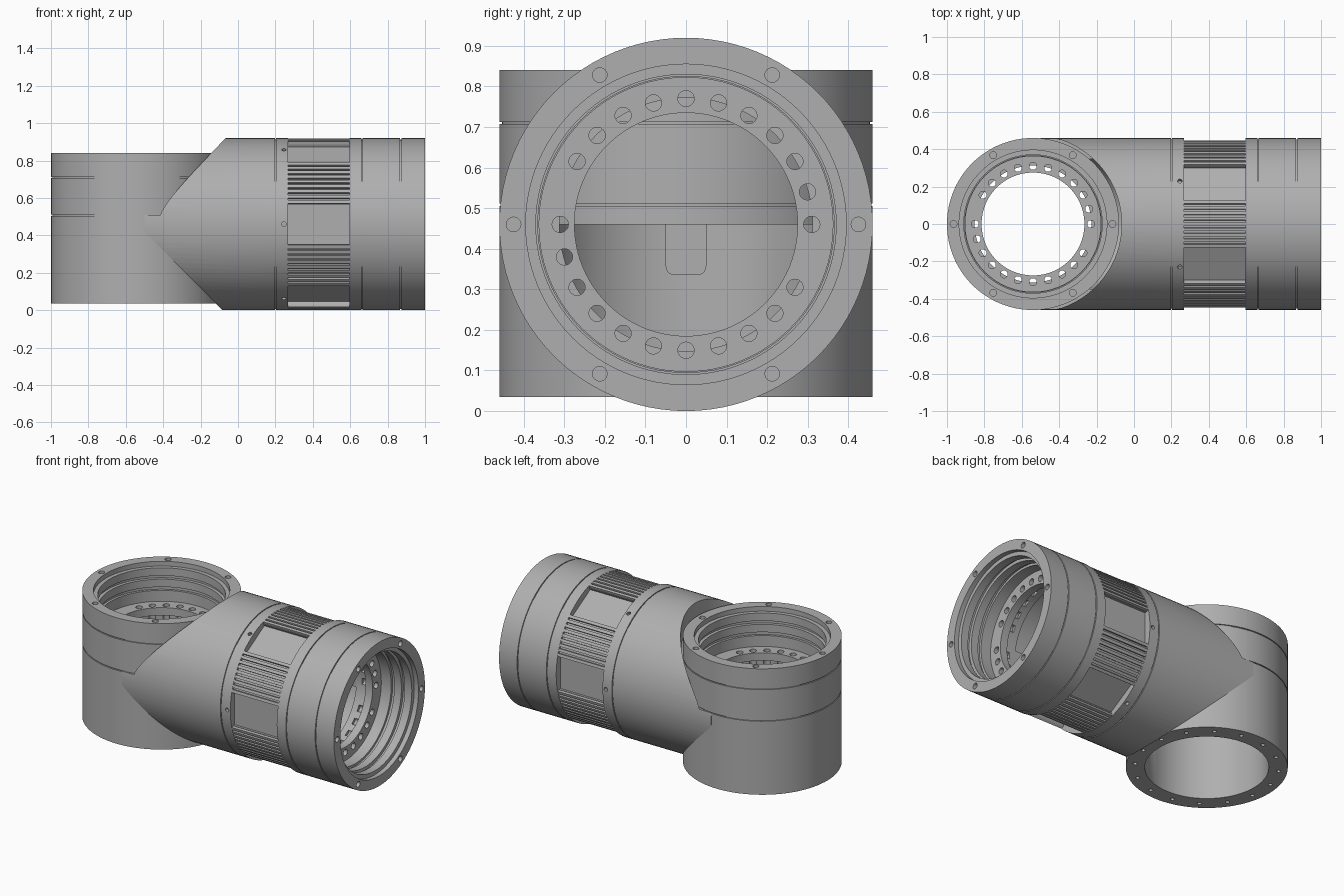
import bpy, bmesh
from math import radians, pi
from mathutils import Matrix, Vector

if "Cube" in bpy.data.objects:
    bpy.data.objects.remove(bpy.data.objects["Cube"])

R = 0.46          # outer radius of both tubes
BORE = 0.352      # inner radius of both tubes
STEPS = 96

grey = bpy.data.materials.new("plain grey")
grey.use_nodes = True
grey.diffuse_color = (0.43, 0.43, 0.43, 1)
grey.node_tree.nodes["Principled BSDF"].inputs["Base Color"].default_value = grey.diffuse_color

# Local frames: z runs along the tube axis
UPRIGHT = Matrix.Translation((-0.54, 0, 0))
LYING = Matrix.Translation((0, 0, R)) @ Matrix.Rotation(pi / 2, 4, 'Y')


def finish(name, bm, frame):
    bmesh.ops.recalc_face_normals(bm, faces=bm.faces)
    mesh = bpy.data.meshes.new(name)
    bm.to_mesh(mesh)
    bm.free()
    ob = bpy.data.objects.new(name, mesh)
    bpy.context.collection.objects.link(ob)
    mesh.transform(frame)
    mesh.materials.append(grey)
    return ob


def lathe(name, profile, frame, closed=True):
    bm = bmesh.new()
    vs = [bm.verts.new((r, 0, t)) for r, t in profile]
    pairs = list(zip(vs, vs[1:])) + ([(vs[-1], vs[0])] if closed else [])
    edges = [bm.edges.new(p) for p in pairs]
    bmesh.ops.spin(bm, geom=vs + edges, axis=(0, 0, 1), cent=(0, 0, 0),
                   angle=2 * pi, steps=STEPS, use_duplicate=False)
    bmesh.ops.remove_doubles(bm, verts=bm.verts, dist=1e-5)
    return finish(name, bm, frame)


def cut(ob, cutter):
    mod = ob.modifiers.new("cut", 'BOOLEAN')
    mod.operation, mod.solver, mod.object = 'DIFFERENCE', 'EXACT', cutter
    cutter.hide_render = True
    bpy.context.view_layer.update()
    bpy.context.view_layer.objects.active = ob
    bpy.ops.object.modifier_apply(modifier=mod.name)
    bpy.data.objects.remove(cutter)


def polar(angle, r, t):
    return Matrix.Rotation(radians(angle), 4, 'Z') @ Matrix.Translation((r, 0, t))


def add_hole(bm, matrix, radius, depth):
    bmesh.ops.create_cone(bm, cap_ends=True, segments=20, radius1=radius,
                          radius2=radius, depth=depth, matrix=matrix)


def add_box(bm, matrix, size):
    return bmesh.ops.create_cube(bm, size=1, matrix=matrix @ Matrix.Diagonal((*size, 1)))


def tube(name, start, end, grooves, frame):
    """Hollow tube with outer grooves and a stepped socket at its end."""
    pts = [(BORE, start), (R, start)]
    for a, b, depth in grooves:
        pts += [(R, a), (R - depth, a), (R - depth, b), (R, b)]
    pts.append((R, end))
    socket = [(0.395, 0), (0.395, 0.03), (0.37, 0.03), (0.37, 0.08), (0.385, 0.08),
              (0.385, 0.1), (0.365, 0.1), (0.365, 0.15), (0.377, 0.15),
              (0.377, 0.17), (0.362, 0.17), (0.362, 0.24), (BORE, 0.24)]
    pts += [(r, end - d) for r, d in socket]
    return lathe(name, pts, frame)


def seam(t):
    return (t - 0.003, t + 0.003, 0.007)


def rim_holes(bm, end, phase):
    for k in range(6):
        add_hole(bm, polar(phase + 60 * k, 0.425, end), 0.018, 0.05)


def insert(name, top, frame, phase):
    """Flanged inner sleeve with a ring of holes and two tongues."""
    low = top - 0.14
    ob = lathe(name, [(0.275, top), (0.356, top), (0.3515, top - 0.01), (0.3515, low),
                      (0.312, low), (0.312, top - 0.05), (0.275, top - 0.05)], frame)
    holes = bmesh.new()
    for k in range(24):
        if k % 12 != 11:
            add_hole(holes, polar(phase + 15 * k, 0.31, top), 0.02, 0.2)
    cut(ob, finish("hole_cutter", holes, frame))
    bm = bmesh.new()
    for side in (0, 180):
        made = add_box(bm, polar(phase + side, 0.332, low - 0.055), (0.036, 0.1, 0.14))
        corner = [e for e in {e for v in made["verts"] for e in v.link_edges}
                  if all(v.co.z < low - 0.1 for v in e.verts)
                  and abs((e.verts[0].co - e.verts[1].co).length - 0.036) < 0.001]
        bmesh.ops.bevel(bm, geom=corner, offset=0.022, segments=5, affect='EDGES', profile=0.5)
    return [ob, finish(name + "_tongues", bm, frame)]


# Upright tube, open to the lying tube below its middle
upright = tube("upright_tube", 0.035, 0.84, [seam(0.508), seam(0.71)], UPRIGHT)
bm = bmesh.new()
rim_holes(bm, 0.84, 0)
for k in range(16):
    add_hole(bm, polar(22.5 * k + 11, 0.41, 0.035), 0.012, 0.04)
cut(upright, finish("rim_cutter", bm, UPRIGHT))

bm = bmesh.new()
bmesh.ops.create_cone(bm, cap_ends=True, segments=64, radius1=0.34, radius2=0.34, depth=0.7,
                      matrix=Matrix.Translation((-0.15, 0, R)) @ Matrix.Rotation(pi / 2, 4, 'Y'))
bmesh.ops.bisect_plane(bm, geom=bm.verts[:] + bm.edges[:] + bm.faces[:],
                       plane_co=(0, 0, R), plane_no=(0, 0, 1), clear_outer=True)
bmesh.ops.holes_fill(bm, edges=[e for e in bm.edges if e.is_boundary])
cut(upright, finish("passage_cutter", bm, Matrix.Identity(4)))

# Lying tube with the recess for the grip band
lying = tube("lying_tube", -0.5, 1.0,
             [seam(0.2), (0.268, 0.596, 0.016), seam(0.663), seam(0.87)], LYING)
cut(lying, lathe("saddle_cutter", [(0, -0.2), (0.457, -0.2), (0.457, 0.508),
                                   (0.474, 0.508), (0.474, 1.2), (0, 1.2)], UPRIGHT, False))
bm = bmesh.new()
rim_holes(bm, 1.0, 90)
for k in range(6):
    spot = 30 + 60 * k
    add_box(bm, polar(spot, 0.466, 0.432), (0.1, 0.21, 0.328))
    add_hole(bm, polar(spot, R, 0.245) @ Matrix.Rotation(pi / 2, 4, 'Y'), 0.012, 0.04)
cut(lying, finish("pocket_cutter", bm, LYING))

# Raised ribs of the grip band, in six groups
bm = bmesh.new()
for group in range(6):
    for k in range(-4, 5):
        add_box(bm, polar(60 * group + 3.7 * k, 0.449, 0.432), (0.02, 0.018, 0.33))
ribs = finish("grip_ribs", bm, LYING)

# Inner sleeves
parts = [upright, lying, ribs]
parts += insert("upright_sleeve", 0.60, UPRIGHT, 0)
parts += insert("lying_sleeve", 0.76, LYING, 90)

# Smooth shading with sharp edges kept
for ob in bpy.context.view_layer.objects:
    ob.select_set(ob in parts)
bpy.context.view_layer.objects.active = upright
bpy.ops.object.shade_smooth_by_angle(angle=radians(30))
